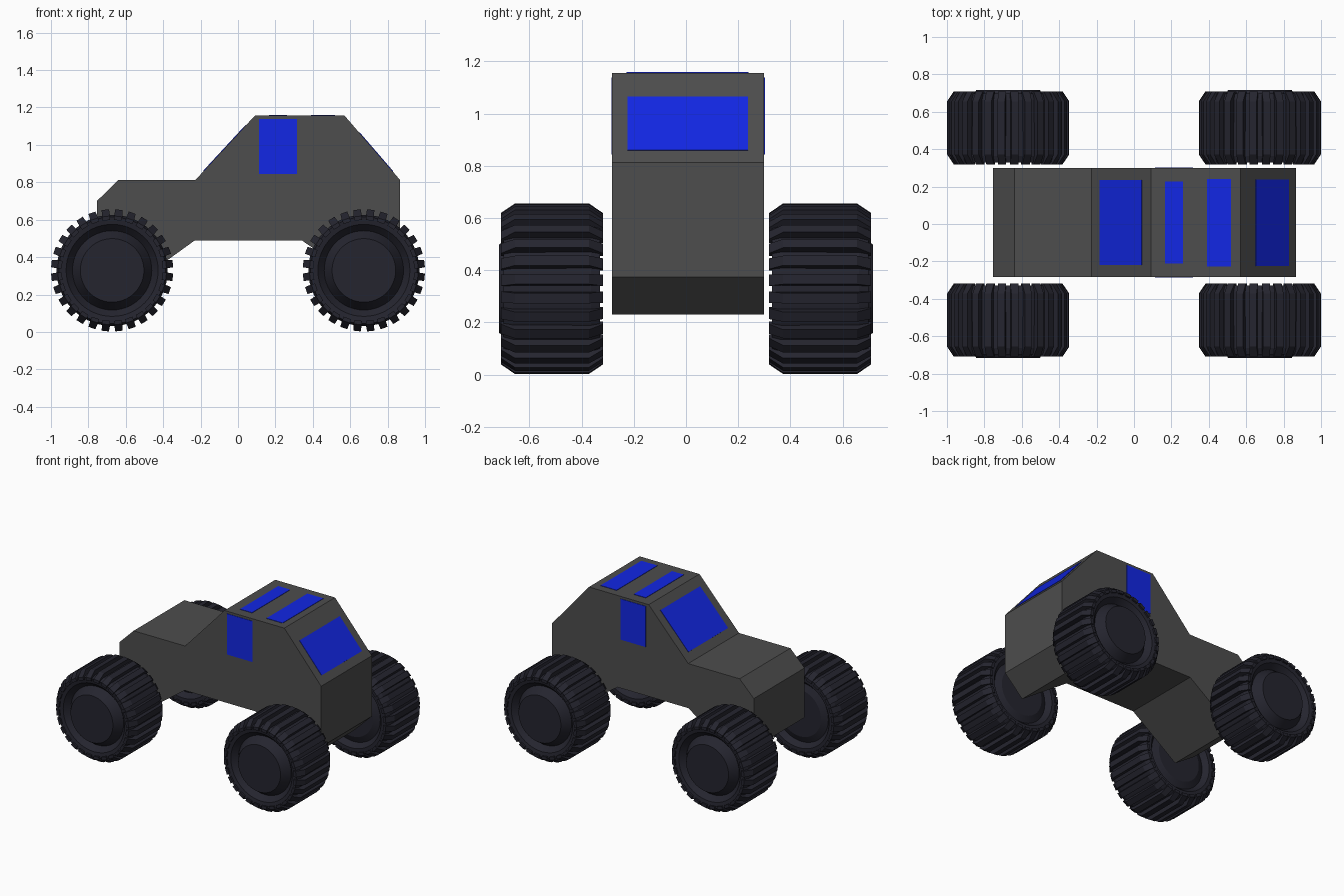
import bpy, bmesh, math
from mathutils import Vector

if "Cube" in bpy.data.objects:
    bpy.data.objects.remove(bpy.data.objects["Cube"])


def material(name, rgb):
    m = bpy.data.materials.new(name)
    m.diffuse_color = (*rgb, 1)
    m.use_nodes = True
    m.node_tree.nodes["Principled BSDF"].inputs["Base Color"].default_value = m.diffuse_color
    return m


GREY = material("body grey", (0.075, 0.075, 0.075))
BLUE = material("window blue", (0.006, 0.02, 0.78))
RUBBER = material("tyre black", (0.018, 0.018, 0.028))


def finish(bm, name, mat):
    bmesh.ops.recalc_face_normals(bm, faces=bm.faces[:])
    me = bpy.data.meshes.new(name)
    bm.to_mesh(me)
    bm.free()
    me.materials.append(mat)
    ob = bpy.data.objects.new(name, me)
    bpy.context.collection.objects.link(ob)
    return ob


def prism(name, corners, offset, mat):
    """Extrude a flat polygon along an offset vector."""
    bm = bmesh.new()
    face = bm.faces.new([bm.verts.new(c) for c in corners])
    ext = bmesh.ops.extrude_face_region(bm, geom=[face])
    verts = [g for g in ext["geom"] if isinstance(g, bmesh.types.BMVert)]
    bmesh.ops.translate(bm, verts=verts, vec=offset)
    return finish(bm, name, mat)


# Body: side outline (x, z) extruded across y
Y0, Y1 = -0.283, 0.299
OUTLINE = [(-0.754, 0.70), (-0.64, 0.813), (-0.227, 0.813), (0.09, 1.156),
           (0.57, 1.156), (0.866, 0.813), (0.866, 0.373), (0.72, 0.23),
           (0.34, 0.49), (-0.23, 0.49), (-0.59, 0.23), (-0.754, 0.34)]
prism("body", [(x, Y0, z) for x, z in OUTLINE], (0, Y1 - Y0, 0), GREY)


# Windows on the roof and slopes: thin plates lying on an outline edge
def roof_window(name, edge, x0, x1, y0, y1):
    (ax, az), (bx, bz) = OUTLINE[edge], OUTLINE[edge + 1]
    z = lambda x: az + (bz - az) * (x - ax) / (bx - ax)
    n = Vector((az - bz, 0, bx - ax)).normalized()
    pts = [Vector(p) - n * 0.002 for p in
           ((x0, y0, z(x0)), (x1, y0, z(x1)), (x1, y1, z(x1)), (x0, y1, z(x0)))]
    prism(name, pts, n * 0.005, BLUE)


roof_window("windshield", 2, -0.183, 0.042, -0.219, 0.236)
roof_window("front_roof_window", 3, 0.165, 0.261, -0.212, 0.226)
roof_window("back_roof_window", 3, 0.389, 0.518, -0.228, 0.24)
roof_window("rear_window", 4, 0.649, 0.827, -0.224, 0.238)

# Side windows
for name, y, d in (("side_window_front", Y0 + 0.002, -0.005),
                   ("side_window_back", Y1 - 0.002, 0.005)):
    prism(name, [(0.112, y, 0.843), (0.315, y, 0.843),
                 (0.315, y, 1.139), (0.112, y, 1.139)], (0, d, 0), BLUE)

# Wheels: lathed tyre with dished hub, plus tread lugs
R, SEG, LUGS = 0.327, 56, 28
TYRE = [(0.17, 0.202), (0.212, 0.14), (0.246, 0.178), (0.285, 0.185), (0.297, 0.15),
        (0.297, -0.15), (0.285, -0.185), (0.246, -0.185), (0.215, -0.15), (0.17, -0.17)]
LUG = [(0.27, 0.195), (0.291, 0.195), (R, 0.142),
       (R, -0.142), (0.291, -0.195), (0.27, -0.195)]


def polar(r, a, y):
    return (r * math.cos(a), y, r * math.sin(a))


def wheel(name, cx, side):
    bm = bmesh.new()
    rings = [[bm.verts.new(polar(r, math.tau * i / SEG, y * side))
              for i in range(SEG)] for r, y in TYRE]
    for a, b in zip(rings, rings[1:]):
        for i in range(SEG):
            j = (i + 1) % SEG
            bm.faces.new((a[i], a[j], b[j], b[i]))
    bm.faces.new(rings[0])
    bm.faces.new(rings[-1])
    # tread lugs with chamfered ends
    for k in range(LUGS):
        a = math.tau * (k + 0.5) / LUGS
        ends = [[bm.verts.new(polar(r, a + s * (0.075 if r < 0.3 else 0.06), y * side))
                 for r, y in LUG] for s in (-1, 1)]
        bm.faces.new(ends[0])
        bm.faces.new(ends[1])
        for i in range(len(LUG)):
            j = (i + 1) % len(LUG)
            bm.faces.new((ends[0][i], ends[0][j], ends[1][j], ends[1][i]))
    ob = finish(bm, name, RUBBER)
    ob.location = (cx, side * 0.514, R + 0.002)
    bpy.ops.object.select_all(action="DESELECT")
    ob.select_set(True)
    bpy.context.view_layer.objects.active = ob
    bpy.ops.object.shade_smooth_by_angle(angle=math.radians(15))


for end, cx in (("front", -0.673), ("rear", 0.673)):
    for label, side in (("left", -1), ("right", 1)):
        wheel(f"{end}_{label}_wheel", cx, side)
